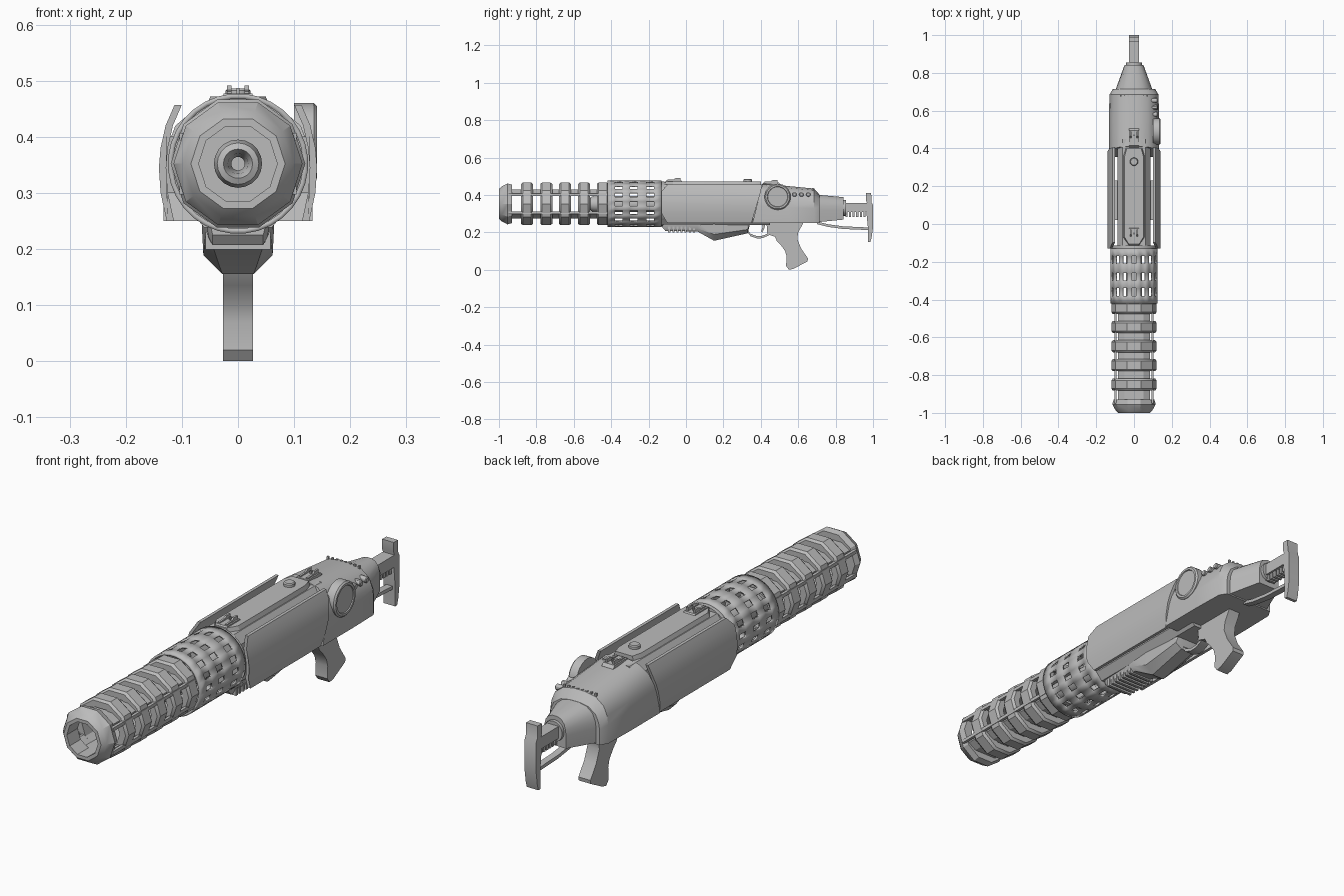
import bpy, bmesh, math
from mathutils import Vector

if "Cube" in bpy.data.objects:
    bpy.data.objects.remove(bpy.data.objects["Cube"])

AX = 0.352  # height of the barrel axis
metal = bpy.data.materials.new("mid_grey_metal")
metal.diffuse_color = (0.5, 0.5, 0.5, 1)
metal.use_nodes = True
metal.node_tree.nodes["Principled BSDF"].inputs["Base Color"].default_value = metal.diffuse_color


def finish(name, bm, angle=30):
    bmesh.ops.recalc_face_normals(bm, faces=bm.faces)
    me = bpy.data.meshes.new(name)
    bm.to_mesh(me)
    bm.free()
    ob = bpy.data.objects.new(name, me)
    bpy.context.collection.objects.link(ob)
    me.materials.append(metal)
    bpy.ops.object.select_all(action='DESELECT')
    ob.select_set(True)
    bpy.context.view_layer.objects.active = ob
    bpy.ops.object.shade_smooth_by_angle(angle=math.radians(angle))
    return ob


def loft(name, rings, caps=True, loop=False):
    """Skin closed rings of points; cap the ends or join last to first."""
    bm = bmesh.new()
    vs = [[bm.verts.new(p) for p in r] for r in rings]
    n = len(rings[0])
    pairs = list(zip(vs, vs[1:])) + ([(vs[-1], vs[0])] if loop else [])
    for a, b in pairs:
        for i in range(n):
            j = (i + 1) % n
            bm.faces.new((a[i], a[j], b[j], b[i]))
    if caps and not loop:
        bm.faces.new(vs[0])
        bm.faces.new(vs[-1])
    return finish(name, bm)


def lathe(name, profile, n, axis='y', centre=(0, 0, AX), loop=False):
    """Revolve (along, radius) points around an axis."""
    c = Vector(centre)
    d, u, v = {'y': ((0, 1, 0), (1, 0, 0), (0, 0, 1)),
               'x': ((1, 0, 0), (0, 1, 0), (0, 0, 1)),
               'z': ((0, 0, 1), (1, 0, 0), (0, 1, 0))}[axis]
    d, u, v = Vector(d), Vector(u), Vector(v)
    t = [2 * math.pi * i / n for i in range(n)]
    return loft(name, [[c + d * a + u * r * math.cos(k) + v * r * math.sin(k) for k in t]
                       for a, r in profile], loop=loop)


def side_prism(name, pts, w, x=0):
    """Extrude a (y, z) outline across x."""
    return loft(name, [[(x + s * w, y, z) for y, z in pts] for s in (-1, 1)])


def long_prism(name, pts, y0, y1):
    """Extrude an (x, z) outline along y."""
    return loft(name, [[(x, y, z) for x, z in pts] for y in (y0, y1)])


def box(name, x0, x1, y0, y1, z0, z1):
    return long_prism(name, [(x0, z0), (x1, z0), (x1, z1), (x0, z1)], y0, y1)


# Muzzle cap and cooling ribs
lathe("muzzle_cap", [(-1, .07), (-1, .084), (-.985, .098), (-.955, .115), (-.93, .108),
                     (-.93, .07)], 10, loop=True)
for i, y in enumerate((-.85, -.747, -.647, -.545, -.445)):
    lathe(f"cooling_rib_{i+1}", [(y - .032, .085), (y - .032, .112), (y - .022, .12),
                                 (y + .022, .12), (y + .032, .112), (y + .032, .085)], 10, loop=True)

# Cage between the ribs: upper and lower shells plus side rods
for s, nm in ((1, "upper"), (-1, "lower")):
    shell = [(-.085, .045), (-.085, .055), (-.05, .077), (.05, .077), (.085, .055),
             (.085, .045), (.075, .045), (.045, .068), (-.045, .068), (-.075, .045)]
    long_prism(f"cage_shell_{nm}", [(x, AX + s * z) for x, z in shell], -.95, -.40)
    for sx in (-1, 1):
        box(f"cage_rod_{nm}", sx * .098 - .006, sx * .098 + .006, -.95, -.40,
            AX + s * .048 - .007, AX + s * .048 + .007)

# Inner barrel with rounded mouth
lathe("inner_barrel", [(-.50, .018), (-.515, .026), (-.51, .037), (-.49, .043), (-.1, .043),
                       (-.1, .012), (-.46, .012)], 20, loop=True)

# Perforated shroud: a lattice with alternate cells left open
rows = (-.42, -.38, -.34, -.30, -.26, -.21, -.17, -.13)
N = 32
bm = bmesh.new()
grid = [[bm.verts.new((.125 * math.cos((i + .5) * math.tau / N), y,
                       AX + .125 * math.sin((i + .5) * math.tau / N))) for i in range(N)] for y in rows]
for r in range(len(rows) - 1):
    for i in range(N):
        if not (r % 2 and i % 2):
            j = (i + 1) % N
            bm.faces.new((grid[r][i], grid[r][j], grid[r + 1][j], grid[r + 1][i]))
shroud = finish("perforated_shroud", bm)
mod = shroud.modifiers.new("wall", 'SOLIDIFY')
mod.thickness = .009
mod.offset = -1
lathe("shroud_rear_bulkhead", [(-.14, .12), (-.115, .12)], 32)

# Central body with raised top plate and knob
long_prism("central_body", [(-.06, .238), (.06, .238), (.087, .27), (.087, .42), (.06, .455),
                            (-.06, .455), (-.087, .42), (-.087, .27)], -.13, .45)
loft("top_plate", [[(-w, y, .45), (w, y, .45), (w * .85, y, .472), (-w * .85, y, .472)]
                   for y, w in ((-.11, .03), (-.07, .058), (.36, .058), (.40, .045))])
lathe("top_knob", [(.46, .022), (.482, .022), (.486, .018)], 16, 'z', (0, .33, 0))
box("panel_bracket", -.13, .13, .02, .23, .30, .40)

# Curved side panels with cut-back ends
curve = [(.113, .457), (.129, .42), (.138, .38), (.141, .345), (.138, .30), (.127, .25)]
outline = curve + [(x - .013, z) for x, z in reversed(curve)]


def panel_end(z, rear):
    if rear:
        return min(.405, .35 + (z - .25) * .3)
    return -.13 + max(0, abs(z - AX) - .075) * 1.1


for s, nm in ((-1, "left"), (1, "right")):
    loft(f"side_panel_{nm}", [[(s * x, panel_end(z, e), z) for x, z in outline] for e in (0, 1)])

# Rear receiver, tapering into a tail cone
half = [(1, 0), (1, .42), (.96, .6), (.84, .8), (.56, .95), (.2, 1)]
ring = half + [(-a, b) for a, b in reversed(half)]


def section(y, w, zt, zb=.25, lean=0):
    return [(a * w, y + lean * b, zb + b * (zt - zb)) for a, b in ring]


loft("receiver", [section(.355, .133, .462, lean=.055), section(.55, .133, .447),
                  section(.685, .130, .434), section(.715, .112, .40)])
loft("tail_cone", [section(.71, .098, .40, .255), section(.842, .05, .388, .268)])

# Round side cover and rivets on the right
lathe("side_cover", [(.10, .07), (.135, .07), (.141, .064), (.141, .055), (.137, .053)], 32,
      'x', (0, .49, .39))
for i in range(3):
    lathe(f"side_rivet_{i+1}", [(.08, .012), (.122, .012), (.125, .009)], 12, 'x', (0, .58 + i * .037, .402))
for i in range(8):
    box(f"tail_bolt_{i+1}", -.074 + i * .02, -.066 + i * .02, .675, .683, .42, .437)

# Front and rear sights
for nm, y, z in (("front", -.115, .465), ("rear", .405, .455)):
    side_prism(f"{nm}_sight_base", [(y, z), (y + .10, z), (y + .09, z + .012), (y + .01, z + .012)], .026)
    for x in (-.016, .016):
        side_prism(f"{nm}_sight_prong", [(y + .015, z), (y + .085, z), (y + .085, z + .026),
                                         (y + .06, z + .026), (y + .05, z + .018), (y + .015, z + .016)], .004, x)
    box(f"{nm}_sight_post", -.003, .003, y + .06, y + .07, z, z + .022)

# Underside fore-end with grip slats
loft("fore_end", [[(-t, y, .252), (t, y, .252), (t * .95, y, zb + (.252 - zb) * .35), (b, y, zb),
                   (-b, y, zb), (-t * .95, y, zb + (.252 - zb) * .35)]
                  for y, t, b, zb in ((-.125, .05, .045, .225), (-.11, .056, .045, .207),
                                      (.06, .062, .045, .205), (.15, .065, .028, .155),
                                      (.33, .06, .028, .195), (.34, .055, .028, .235))])
for i in range(7):
    box(f"grip_slat_{i+1}", -.058, .058, -.095 + i * .022, -.084 + i * .022, .199, .23)

# Trigger guard, trigger and pistol grip
guard = [(.32, .225), (.345, .192), (.38, .18), (.41, .182), (.45, .20)]
side_prism("trigger_guard", guard + [(y, z - .013) for y, z in reversed(guard)], .02)
side_prism("trigger", [(.40, .255), (.425, .255), (.42, .225), (.408, .20), (.402, .205), (.41, .23)], .007)
side_prism("pistol_grip", [(.43, .255), (.435, .19), (.475, .177), (.485, .155), (.505, .135), (.53, .10),
                           (.538, .07), (.535, .02), (.55, 0), (.575, .005), (.65, .045), (.652, .06),
                           (.615, .115), (.595, .165), (.60, .20), (.63, .255)], .027)

# Stock: toothed bar, lower strut and butt plate
lathe("stock_collar", [(.83, .042), (.855, .042)], 16, centre=(0, 0, .33))
box("stock_bar", -.026, .026, .83, .98, .308, .357)
for i in range(6):
    box(f"stock_tooth_{i+1}", -.018, .018, .853 + i * .019, .864 + i * .019, .282, .31)
strut = [(.70, .258), (.76, .243), (.84, .232), (.975, .226)]
side_prism("stock_strut", strut + [(y, z - .014) for y, z in reversed(strut)], .014)
side_prism("butt_plate", [(.963, .41), (.99, .41), (.992, .36), (1, .345), (1, .225), (.992, .17),
                          (.985, .147), (.972, .147), (.972, .23), (.965, .30), (.972, .345), (.963, .37)], .026)
